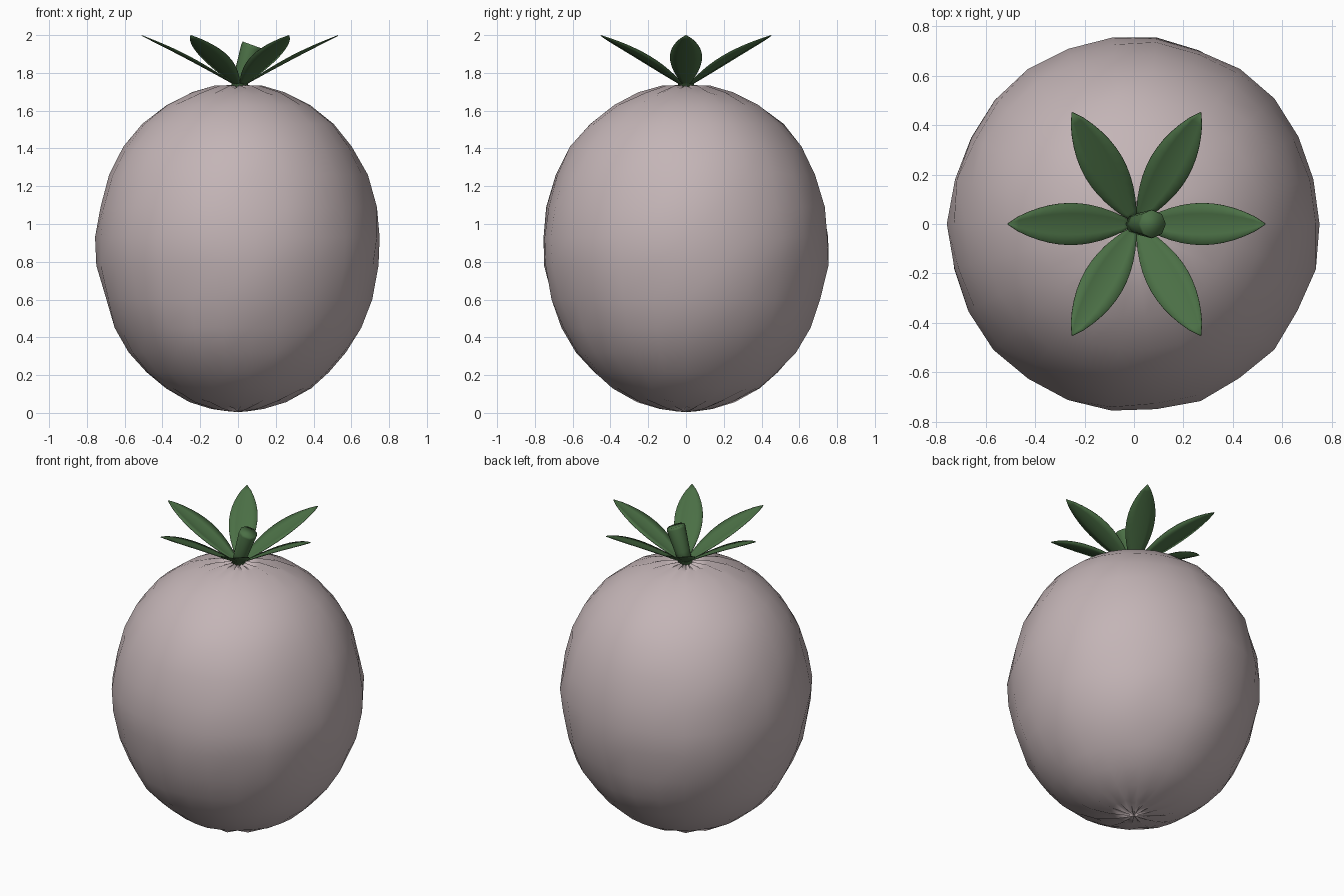
import bpy, bmesh, math, random
from mathutils import Vector

random.seed(4)
if "Cube" in bpy.data.objects:
    bpy.data.objects.remove(bpy.data.objects["Cube"], do_unlink=True)


def material(name, colour):
    m = bpy.data.materials.new(name)
    m.use_nodes = True
    m.diffuse_color = colour
    m.node_tree.nodes["Principled BSDF"].inputs["Base Color"].default_value = colour
    return m


def make(name, bm, mat, angle):
    bmesh.ops.recalc_face_normals(bm, faces=bm.faces)
    mesh = bpy.data.meshes.new(name)
    bm.to_mesh(mesh)
    bm.free()
    mesh.materials.append(mat)
    ob = bpy.data.objects.new(name, mesh)
    bpy.context.collection.objects.link(ob)
    bpy.ops.object.select_all(action='DESELECT')
    ob.select_set(True)
    bpy.context.view_layer.objects.active = ob
    bpy.ops.object.shade_smooth_by_angle(angle=math.radians(angle))
    return ob


def bridge(bm, a, b):
    n = len(a)
    for i in range(n):
        bm.faces.new((a[i], a[(i + 1) % n], b[(i + 1) % n], b[i]))


def cap(bm, ring, tip):
    n = len(ring)
    for i in range(n):
        bm.faces.new((ring[i], ring[(i + 1) % n], tip))


skin = material("pale mauve skin", (0.55, 0.46, 0.47, 1))
green = material("leaf green", (0.07, 0.16, 0.06, 1))

# Fruit: a slightly lumpy lathe, puckered towards both ends
PROFILE = [(0.05, 0.015), (0.14, 0.028), (0.26, 0.064), (0.385, 0.13), (0.485, 0.215),
           (0.575, 0.32), (0.65, 0.45), (0.705, 0.6), (0.743, 0.78), (0.75, 0.93),
           (0.73, 1.09), (0.68, 1.26), (0.605, 1.41), (0.51, 1.53), (0.38, 1.63),
           (0.25, 1.69), (0.13, 1.725), (0.05, 1.728)]
SIDES = 26
bm = bmesh.new()
rings = []
for r, z in PROFILE:
    ring = []
    for i in range(SIDES):
        a = math.tau * i / SIDES
        rr = r * (1 + random.uniform(-0.013, 0.013))
        pucker = 0.007 * (-1) ** i if r < 0.3 else 0
        ring.append(bm.verts.new((rr * math.cos(a), rr * math.sin(a) * 1.01, z + pucker)))
    rings.append(ring)
for a, b in zip(rings, rings[1:]):
    bridge(bm, a, b)
cap(bm, rings[0], bm.verts.new((0, 0, 0.004)))
cap(bm, rings[-1], bm.verts.new((0, 0, 1.715)))
make("fruit_body", bm, skin, 60)


# Leaves: pointed blades creased along the midrib, with edges bowed upwards
def leaf(name, angle):
    bm = bmesh.new()
    rows = []
    steps = 12
    for k in range(steps + 1):
        t = k / steps
        bulge = math.sin(math.pi * t)
        r = 0.01 + 0.51 * t
        half = 0.083 * max(bulge, 0) ** 0.8 + 0.002
        row = []
        for s in (-1, -0.5, 0, 0.5, 1):
            y = s * half
            row.append(bm.verts.new((0.01 + r * math.cos(angle) - y * math.sin(angle),
                                     r * math.sin(angle) + y * math.cos(angle),
                                     1.728 + 0.27 * t + bulge * (0.004 + 0.018 * abs(s)))))
        rows.append(row)
    for a, b in zip(rows, rows[1:]):
        for i in range(4):
            bm.faces.new((a[i], a[i + 1], b[i + 1], b[i]))
    ob = make(name, bm, green, 40)
    thick = ob.modifiers.new("thickness", 'SOLIDIFY')
    thick.thickness = 0.004
    thick.offset = 0


for n in range(6):
    leaf(f"leaf_{n + 1}", math.tau * n / 6)

# Stem: a short leaning stub, wider at its flat top
base, top = Vector((0.0, 0, 1.715)), Vector((0.077, 0, 1.947))
bm = bmesh.new()
rings = []
for t, r in ((0, 0.04), (0.35, 0.046), (0.94, 0.058), (1, 0.055)):
    centre = base.lerp(top, t)
    tilt = math.radians(14 + 6 * t)
    side = Vector((math.cos(tilt), 0, -math.sin(tilt)))
    rings.append([bm.verts.new(centre + side * r * math.cos(math.tau * i / 8)
                               + Vector((0, r * math.sin(math.tau * i / 8), 0)))
                  for i in range(8)])
for a, b in zip(rings, rings[1:]):
    bridge(bm, a, b)
bm.faces.new(rings[0])
bm.faces.new(rings[-1])
make("stem", bm, green, 100)
